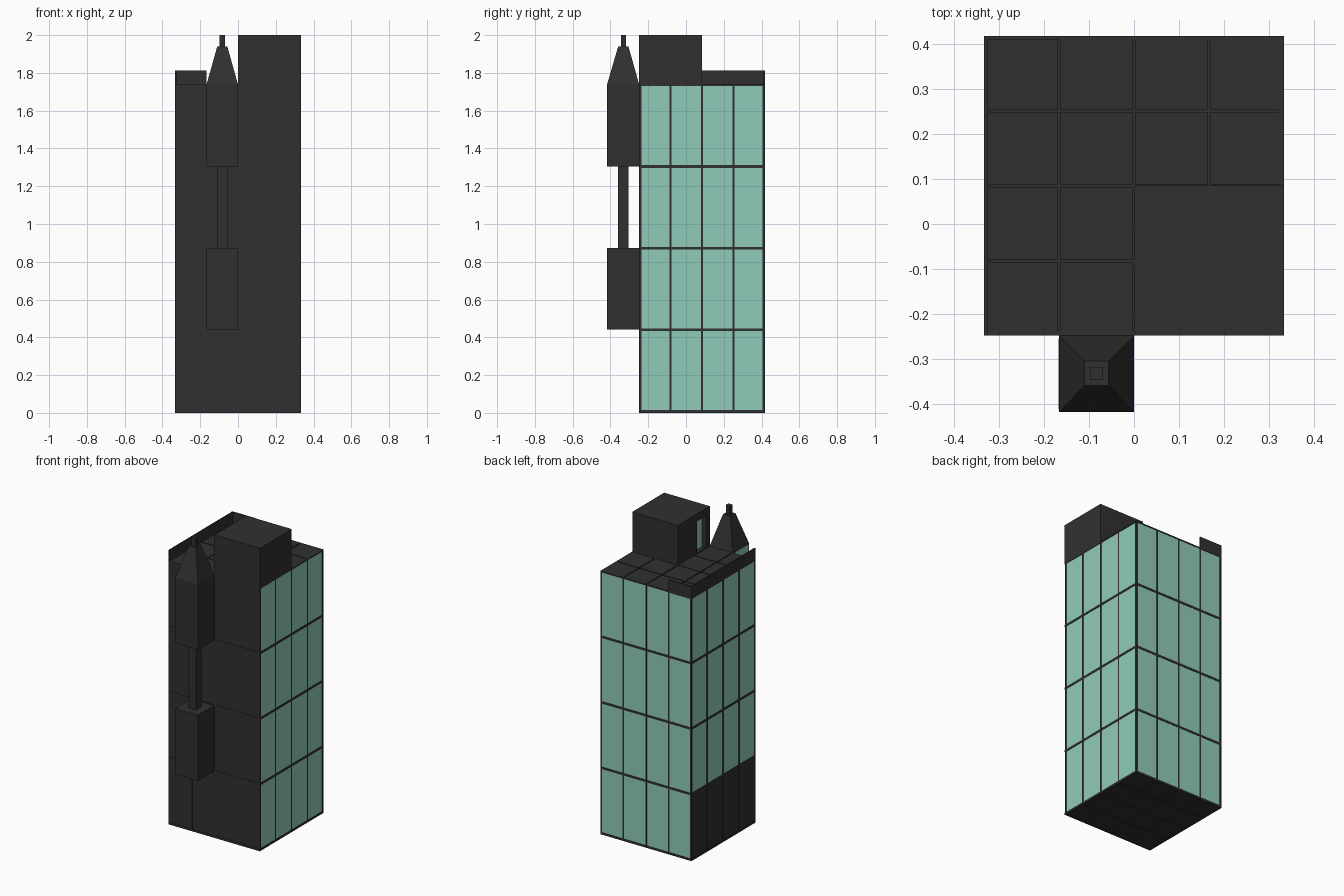
import bpy, bmesh
from mathutils import Vector

if "Cube" in bpy.data.objects:
    bpy.data.objects.remove(bpy.data.objects["Cube"])

def material(name, color):
    m = bpy.data.materials.new(name)
    m.diffuse_color = color
    m.use_nodes = True
    m.node_tree.nodes["Principled BSDF"].inputs["Base Color"].default_value = m.diffuse_color
    return m

DARK = material("dark_concrete", (0.03, 0.03, 0.03, 1))
GLASS = material("green_glass", (0.28, 0.60, 0.48, 1))

def finish(name, bm, mat):
    me = bpy.data.meshes.new(name)
    bmesh.ops.recalc_face_normals(bm, faces=bm.faces)
    bm.to_mesh(me)
    bm.free()
    ob = bpy.data.objects.new(name, me)
    me.materials.append(mat)
    bpy.context.collection.objects.link(ob)

def add_box(bm, lo, hi):
    lo, hi = Vector(lo), Vector(hi)
    verts = bmesh.ops.create_cube(bm, size=1)["verts"]
    for v in verts:
        v.co = (lo + hi) / 2 + v.co * (hi - lo)
    return verts

def boxes(name, items, mat=DARK):
    bm = bmesh.new()
    for lo, hi in items:
        add_box(bm, lo, hi)
    finish(name, bm, mat)

X0, X1, Y0, Y1 = -0.333, 0.333, -0.248, 0.418
CELL, FLOOR, BASE, ROOF = 0.1665, 0.4325, 0.008, 1.738
IN, GAP = 0.005, 0.005   # core inset, half width of the frame bars

# solid core
boxes("tower_core", [((X0 + IN, Y0 + IN, IN), (X1 - IN, Y1 - IN, ROOF - IN))])

# four facades: panels sit just behind the frame bars
def facade(side, floor_mats):
    def span(a0, a1, z0, z1, depth):
        # box on the chosen side, a runs along the wall
        if side in ("front", "back"):
            y = Y0 if side == "front" else Y1
            s = 1 if side == "front" else -1
            ys = sorted((y + s * depth, y + s * 0.012))
            return (X0 + a0, ys[0], z0), (X0 + a1, ys[1], z1)
        x = X0 if side == "left" else X1
        s = 1 if side == "left" else -1
        xs = sorted((x + s * depth, x + s * 0.012))
        return (xs[0], Y0 + a0, z0), (xs[1], Y0 + a1, z1)

    for mat in (DARK, GLASS):
        items = [span(c * CELL + GAP, (c + 1) * CELL - GAP,
                      BASE + f * FLOOR + GAP, BASE + (f + 1) * FLOOR - GAP, 0.0025)
                 for f in range(4) if floor_mats[f] is mat for c in range(4)]
        if items:
            boxes(side + ("_glass_panels" if mat is GLASS else "_solid_panels"), items, mat)
    bars = []
    for i in range(5):
        a = min(max(i * CELL, GAP), 4 * CELL - GAP)
        bars.append(span(a - GAP, a + GAP, 0, ROOF, 0.0005))
        z = BASE + i * FLOOR
        bars.append(span(0, 4 * CELL, max(z - 0.008, 0), min(z + 0.006, ROOF), 0))
    boxes(side + "_frame", bars)

facade("front", [DARK] * 4)
facade("right", [GLASS] * 4)
facade("back", [GLASS] * 4)
facade("left", [DARK] + [GLASS] * 3)

# roof and underside slabs, one per cell
for name, z0, z1 in (("roof_tiles", ROOF - 0.015, ROOF), ("floor_tiles", 0.001, 0.015)):
    boxes(name, [((X0 + i * CELL + 0.003, Y0 + j * CELL + 0.003, z0),
                  (X0 + (i + 1) * CELL - 0.003, Y0 + (j + 1) * CELL - 0.003, z1))
                 for i in range(4) for j in range(4)])

# parapet: whole left edge, one cell of the back edge
boxes("parapet", [((X0, Y0, ROOF - 0.01), (X0 + 0.008, Y1, 1.812)),
                  ((X0, Y1 - 0.008, ROOF - 0.01), (X0 + CELL, Y1, 1.812))])

# roof house with a recessed door on its left side
HY, D0, D1, DZ, R = Y0 + 2 * CELL, -0.215, -0.117, 1.95, 0.035
boxes("roof_house", [((R, Y0, ROOF - 0.005), (X1, HY, 2.0)),
                     ((0, Y0, ROOF - 0.005), (R, D0, 2.0)),
                     ((0, D1, ROOF - 0.005), (R, HY, 2.0)),
                     ((0, D0, DZ), (R, D1, 2.0))])
boxes("roof_house_door", [((R - 0.003, D0, ROOF), (R + 0.005, D1, DZ))], GLASS)

# front bays, with a window on the left of each
BX, BY = -CELL / 2, Y0 - CELL / 2
z1, z2, z3 = (BASE + i * FLOOR for i in (1, 2, 3))
for name, lo, hi in (("lower_bay", z1, z2), ("upper_bay", z3, ROOF)):
    boxes(name, [((-CELL, -0.418, lo), (0, Y0 + 0.008, hi))])
    boxes(name + "_window", [((-CELL - 0.001, -0.412, lo + 0.008),
                              (-CELL + 0.005, Y0 - 0.006, hi - 0.008))], GLASS)

# slim shaft between the bays, chimney post on top
def post(name, half, lo, hi):
    boxes(name, [((BX - half, BY - half, lo), (BX + half, BY + half, hi))])

post("bay_shaft", 0.028, z2 - 0.005, z3 + 0.005)
post("spire_post", 0.014, 1.93, 2.0)

# tapered spire roof
bm = bmesh.new()
for v in add_box(bm, (BX - CELL / 2, -0.418, ROOF), (BX + CELL / 2, Y0, 1.94)):
    if v.co.z > 1.9:
        v.co.x = BX + (v.co.x - BX) * 0.32
        v.co.y = BY + (v.co.y - BY) * 0.32
finish("spire_roof", bm, DARK)
